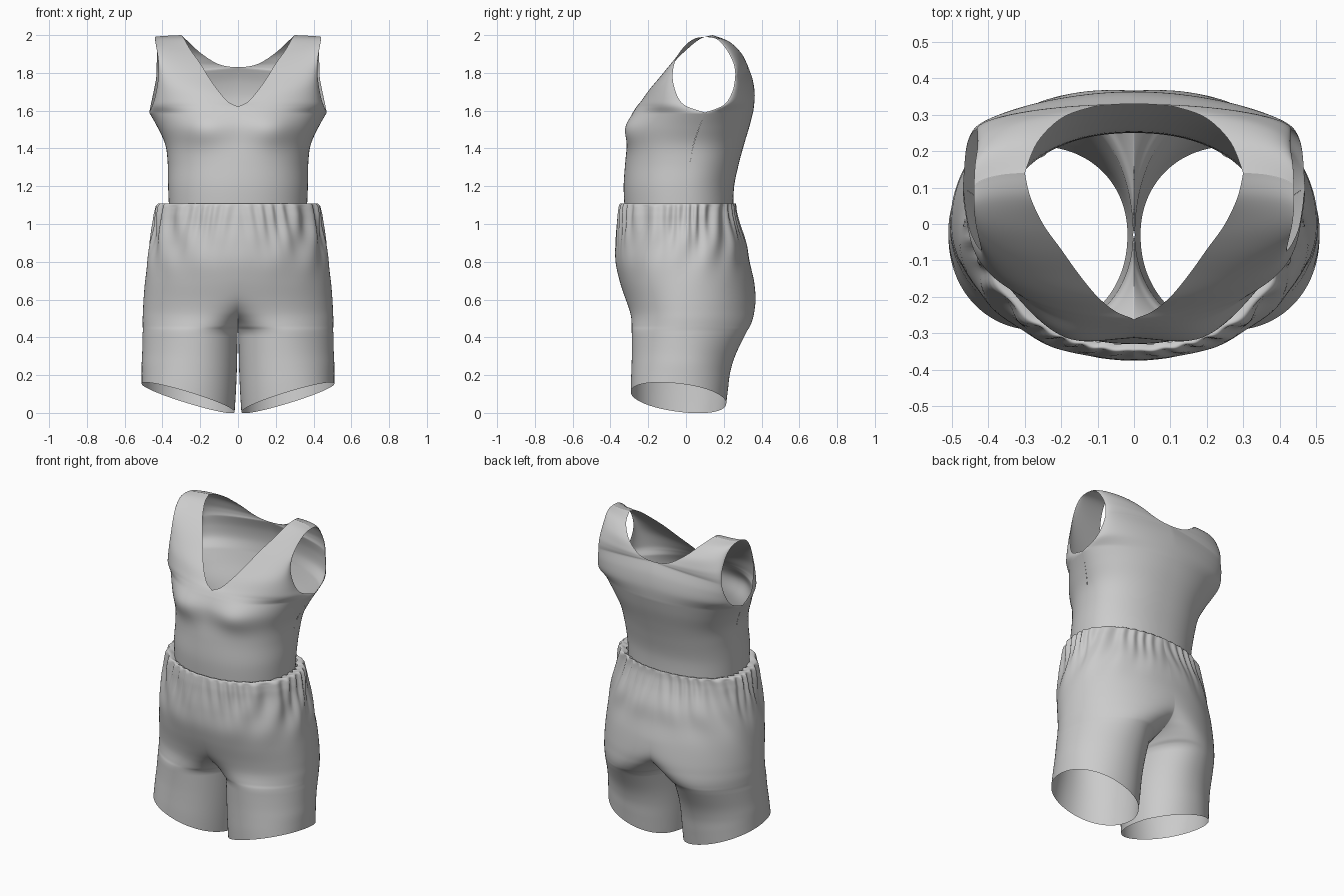
import bpy, bmesh
from math import sin, cos, pi, exp, copysign

if "Cube" in bpy.data.objects:
    bpy.data.objects.remove(bpy.data.objects["Cube"])


def spline(pts, n):
    """Catmull-Rom through tuples, n samples per span."""
    out = []
    for i in range(len(pts) - 1):
        p = [pts[max(i - 1, 0)], pts[i], pts[i + 1], pts[min(i + 2, len(pts) - 1)]]
        for k in range(n):
            t = k / n
            out.append(tuple(
                .5 * (2 * b + (c - a) * t + (2 * a - 5 * b + 4 * c - d) * t * t
                      + (3 * b - a - 3 * c + d) * t ** 3) for a, b, c, d in zip(*p)))
    return out + [pts[-1]]


def power(v, n):
    return copysign(abs(v) ** (2 / n), v)


def cloth(name, grids):
    """Sheets of point rows, welded and mirrored over x."""
    bm = bmesh.new()
    for rows in grids:
        vs = [[bm.verts.new(p) for p in r] for r in rows]
        for r0, r1 in zip(vs, vs[1:]):
            for i in range(len(r0) - 1):
                bm.faces.new((r0[i], r0[i + 1], r1[i + 1], r1[i]))
    bmesh.ops.remove_doubles(bm, verts=bm.verts, dist=0.00001)
    bmesh.ops.recalc_face_normals(bm, faces=bm.faces)
    me = bpy.data.meshes.new(name)
    bm.to_mesh(me)
    bm.free()
    me.shade_smooth()
    ob = bpy.data.objects.new(name, me)
    bpy.context.collection.objects.link(ob)
    m = ob.modifiers.new("Mirror", 'MIRROR')
    m.merge_threshold = 0.001
    return ob


# Tank top: each row runs from the centre/neck edge to the side/armhole edge
side = [(.365, -.02, 1.08), (.37, -.01, 1.2), (.372, .02, 1.32),
        (.385, .04, 1.42), (.425, .07, 1.51), (.47, .1, 1.59)]
front_mid = [(0, -.325, 1.08), (0, -.33, 1.2), (0, -.322, 1.32),
             (0, -.312, 1.42), (0, -.307, 1.52), (0, -.28, 1.59)]
back_mid = [(0, .25, 1.08), (0, .255, 1.2), (0, .28, 1.32),
            (0, .307, 1.42), (0, .337, 1.52), (0, .357, 1.6)]
front_neck = [(0, -.28, 1.59), (0, -.262, 1.62), (.05, -.24, 1.645), (.1, -.2, 1.7),
              (.15, -.14, 1.77), (.2, -.07, 1.85), (.25, 0, 1.92),
              (.285, .075, 1.98), (.3, .14, 2)]
front_arm = [(.47, .1, 1.59), (.455, 0, 1.625), (.44, -.042, 1.67), (.425, -.068, 1.75),
             (.42, -.068, 1.82), (.425, -.045, 1.89), (.435, 0, 1.95),
             (.44, .05, 1.983), (.44, .1, 1.99)]
back_rise = [(0, .357, 1.6), (0, .364, 1.68), (0, .354, 1.76), (0, .33, 1.83)]
arm_rise = [(.47, .1, 1.59), (.462, .2, 1.63), (.447, .245, 1.7), (.433, .26, 1.77)]
back_neck = [(0, .33, 1.83), (.06, .328, 1.835), (.12, .32, 1.854), (.2, .29, 1.907),
             (.265, .225, 1.967), (.3, .14, 2)]
back_arm = [(.433, .26, 1.77), (.432, .26, 1.81), (.43, .248, 1.86), (.43, .21, 1.93),
            (.437, .16, 1.98), (.44, .1, 1.99)]


def panel(inner, outer, bust, n_low, n_top):
    rows = []
    for a, b in zip(spline(inner, 6), spline(outer, 6)):
        row = []
        f = min(1, max(0, (b[2] - 1.4) / .36))
        n = n_low + (n_top - n_low) * f * f * (3 - 2 * f)
        for k in range(37):
            u = k / 36
            x = max(0, a[0]) + (b[0] - max(0, a[0])) * power(sin(u * pi / 2), n)
            y = b[1] + (a[1] - b[1]) * power(max(0, cos(u * pi / 2)), n)
            z = a[2] + (b[2] - a[2]) * u
            y -= bust * exp(-((x - .19) / .12) ** 2 - ((z - 1.5) / .09) ** 2)
            row.append((x, y, z))
        rows.append(row)
    return rows


cloth("tank_top", [panel(front_mid, side, .035, 2.2, 2),
                   panel(front_neck, front_arm, .035, 2.2, 2),
                   panel(back_mid, side, 0, 2.2, 1.8), panel(back_rise, arm_rise, 0, 2.2, 1.8),
                   panel(back_neck, back_arm, 0, 2.2, 1.8)])

# Shorts: z, half width, front y, back y, leg split (0 = hips, 1 = closed leg)
levels = [(1.098, .37, -.33, .255, 0), (1.108, .42, -.35, .262, 0),
          (1.06, .435, -.36, .268, 0), (1.0, .442, -.365, .285, 0),
          (.9, .46, -.373, .32, 0), (.8, .48, -.373, .337, 0), (.7, .492, -.352, .36, 0),
          (.6, .5, -.323, .374, .03), (.54, .503, -.305, .372, .14), (.5, .505, -.295, .362, .33),
          (.46, .505, -.289, .342, .64), (.42, .505, -.286, .315, 1),
          (.3, .507, -.285, .26, 1), (.2, .51, -.287, .233, 1), (.1, .51, -.29, .222, 1),
          (0, .51, -.292, .213, 1)]
COLS = 200
rows = []
for z, hw, yf, yb, s in spline(levels, 6):
    s = min(max(s, 0), 1)
    t = max(0, (.42 - z) / .42)
    gap = .003 + .015 * t * t
    row = []
    for k in range(COLS + 1):
        u = k / COLS
        # hip half-ring, front to back around the side, spaced to match the leg ring
        a = pi * (u - .1 * sin(2 * pi * u) - .5)
        w, d = power(max(0, cos(a)), 2.1), power(sin(a), 2.1)
        hx, hy = hw * w, d * (yb if d > 0 else -yf)
        # gathered pleats below the waistband, slanting folds at the hips
        fade = exp(-((z - 1.07) / .13) ** 2) * (.3 + .7 * w)
        ph = 32 * a + 3 * sin(5 * a) + (1.06 - z) * 16 * sin(a + .4)
        amp = .009 * fade * sin(ph)
        amp += .009 * exp(-((z - .92) / .13) ** 2) * w * sin(13 * a + (1.06 - z) * 14)
        if z > 1.1:
            amp *= .6
        hx += amp * w
        hy += amp * d
        # full leg ring starting at the inner thigh
        b = 2 * pi * u
        r = (hw - gap) / 2
        ry = -yf - .03 if sin(b) > 0 else yb + .03
        lx = (gap if s >= 1 else 0) + r - r * power(cos(b), 2.1)
        ly = -.03 - ry * power(sin(b), 2.1)
        # the outer side takes the leg shape gradually towards the hem
        e = s * (1 - .7 * (1 - cos(b)) / 2 * (1 - t))
        x = hx + (lx - hx) * e
        y = (hy + (ly - hy) * e) * (1 + .16 * e * (1 - e))
        # slanted hem
        hem = .01 + .155 * x / .51 - .12 * (y + .12)
        row.append((max(0, x), y, max(0, z + t ** 1.5 * hem)))
    rows.append(row)
cloth("shorts", [rows])
